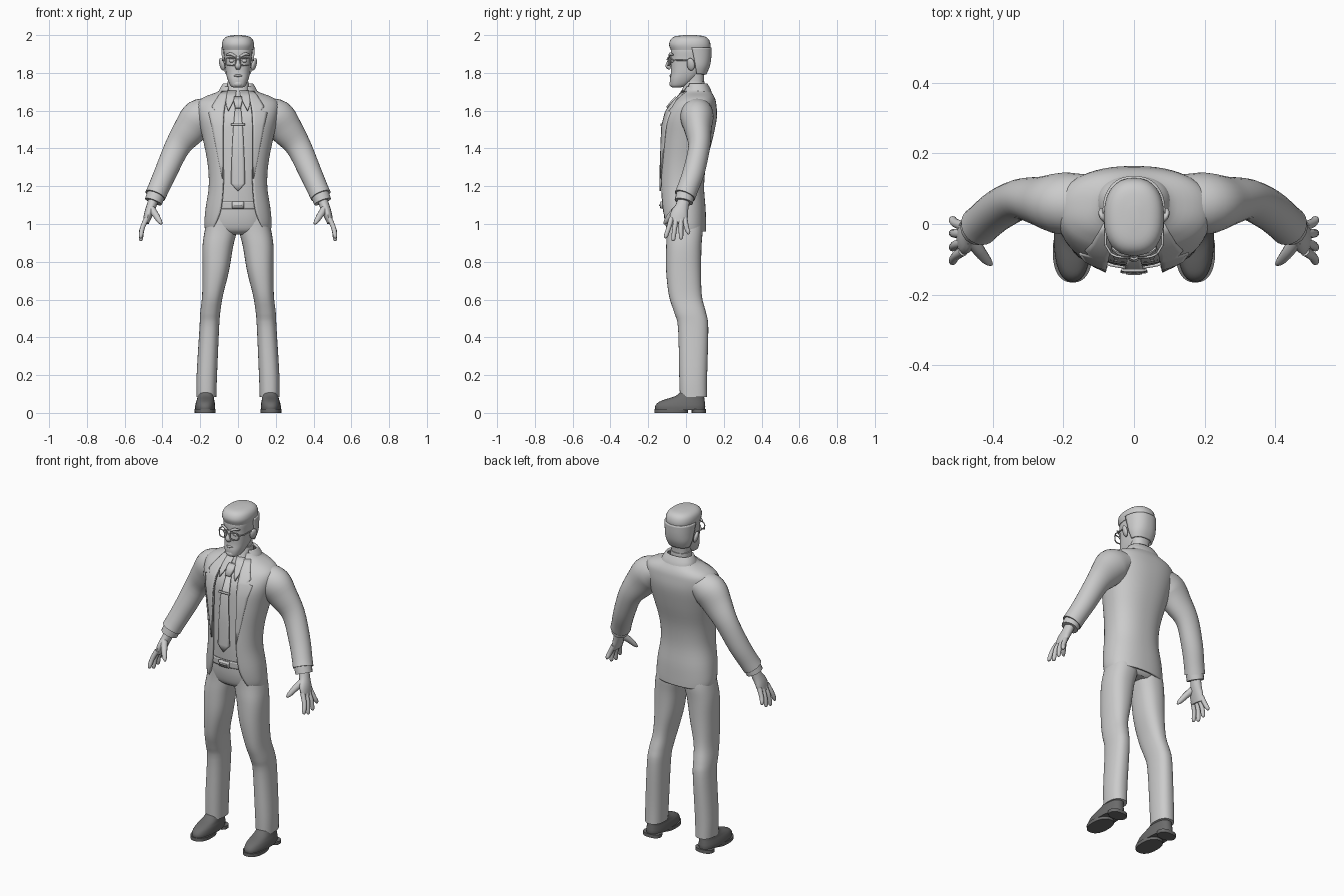
import bpy, bmesh, math
from mathutils import Vector

cube = bpy.data.objects.get("Cube")
if cube:
    bpy.data.objects.remove(cube, do_unlink=True)


def material(name, v):
    m = bpy.data.materials.new(name)
    m.use_nodes = True
    m.diffuse_color = (v, v, v, 1)
    m.node_tree.nodes["Principled BSDF"].inputs["Base Color"].default_value = (v, v, v, 1)
    return m


LIGHT = material("light grey", 0.6)
DARK = material("dark grey", 0.15)


def smooth_rows(rows, steps=4):
    """Catmull-Rom samples through rows of numbers."""
    out = []
    for i in range(len(rows) - 1):
        quad = [rows[max(i - 1, 0)], rows[i], rows[i + 1], rows[min(i + 2, len(rows) - 1)]]
        for k in range(steps):
            t = k / steps
            out.append([b + 0.5 * t * (c - a + t * (2*a - 5*b + 4*c - d + t * (3*(b - c) + d - a)))
                        for a, b, c, d in zip(*quad)])
    return out + [list(rows[-1])]


def skin(name, rings, mat=LIGHT, closed=True, cap=True, mirror=False, thick=0, angle=45):
    """Bridge rings of points into one surface."""
    bm = bmesh.new()
    loops = [[bm.verts.new(p) for p in ring] for ring in rings]
    n = len(loops[0])
    for lo, hi in zip(loops, loops[1:]):
        for j in range(n if closed else n - 1):
            k = (j + 1) % n
            bm.faces.new((lo[j], lo[k], hi[k], hi[j]))
    if closed and cap:
        bm.faces.new(loops[0][::-1])
        bm.faces.new(loops[-1])
    bmesh.ops.recalc_face_normals(bm, faces=bm.faces)
    me = bpy.data.meshes.new(name)
    bm.to_mesh(me)
    bm.free()
    return finish(bpy.data.objects.new(name, me), mat, mirror, thick, angle)


def finish(ob, mat, mirror=False, thick=0, angle=45):
    if ob.name not in bpy.context.collection.objects:
        bpy.context.collection.objects.link(ob)
    ob.data.materials.append(mat)
    bpy.ops.object.select_all(action="DESELECT")
    ob.select_set(True)
    bpy.context.view_layer.objects.active = ob
    if ob.type == "MESH":
        bpy.ops.object.shade_smooth_by_angle(angle=math.radians(angle))
    if thick:
        mod = ob.modifiers.new("thickness", "SOLIDIFY")
        mod.thickness, mod.offset = thick, 0
    if mirror:
        ob.modifiers.new("mirror", "MIRROR")
    return ob


def spow(v, p):
    return math.copysign(abs(v) ** p, v)


def loft(name, rows, p=0.85, n=32, gap=False, **kw):
    """Stack of rounded sections: z, centre x, half width, front y, back y, (front gap)."""
    rings = []
    for z, cx, a, yf, yb, *w in smooth_rows(rows):
        start = math.asin(min(1, w[0] / a) ** (1 / p)) if gap else 0
        ring = []
        for j in range(n):
            t = -math.pi/2 + start + (2*math.pi - 2*start) * j / (n - 1 if gap else n)
            ring.append((cx + a * spow(math.cos(t), p),
                         (yf + yb)/2 + (yb - yf)/2 * spow(math.sin(t), p), z))
        rings.append(ring)
    return skin(name, rings, closed=not gap, **kw)


def tube(name, pts, n=16, **kw):
    """Path of x, y, z, radius along y, radius across."""
    pts = smooth_rows(pts)
    rings = []
    for i, q in enumerate(pts):
        t = Vector(pts[min(i + 1, len(pts) - 1)][:3]) - Vector(pts[max(i - 1, 0)][:3])
        t.normalize()
        u = Vector((0, 1, 0))
        u = (u - t * u.dot(t)).normalized()
        v = t.cross(u)
        rings.append([Vector(q[:3]) + u*q[3]*math.cos(b) + v*q[4]*math.sin(b)
                      for b in (2*math.pi*j/n for j in range(n))])
    return skin(name, rings, **kw)


def ball(name, loc, scale, mirror=False, rot=(0, 0, 0)):
    bpy.ops.mesh.primitive_uv_sphere_add(segments=20, ring_count=12, location=loc, rotation=rot)
    ob = bpy.context.object
    ob.name, ob.scale = name, scale
    bpy.ops.object.transform_apply()
    return finish(ob, LIGHT, mirror)


# Jacket, open down the front
JACKET = [(.96, 0, .166, -.1, .1, .14), (1, 0, .172, -.117, .1, .118), (1.08, 0, .166, -.13, .098, .09),
          (1.2, 0, .149, -.137, .09, .078), (1.32, 0, .155, -.135, .102, .078),
          (1.45, 0, .18, -.13, .135, .078), (1.56, 0, .205, -.118, .157, .076),
          (1.63, 0, .212, -.078, .155, .068), (1.665, 0, .18, -.045, .147, .06),
          (1.695, 0, .105, -.02, .13, .054), (1.725, 0, .078, 0, .112, .05)]
DENSE = smooth_rows(JACKET)


def front_y(x, z, p=0.85):
    """Front of the jacket surface at x, z."""
    z = min(max(z, DENSE[0][0]), DENSE[-1][0])
    for lo, hi in zip(DENSE, DENSE[1:]):
        if z <= hi[0]:
            f = (z - lo[0]) / (hi[0] - lo[0])
            _, _, a, yf, yb, _ = [s + (e - s)*f for s, e in zip(lo, hi)]
            r = max(0, 1 - min(1, abs(x)/a) ** (2/p)) ** (p/2)
            return (yf + yb)/2 - (yb - yf)/2 * r


def plate(name, rows, lift, thick=.008, mirror=False, cols=6):
    """Strip laid on the chest: z, inner x, outer x."""
    rings = []
    for z, x0, x1 in rows:
        xs = [x0 + (x1 - x0)*j/(cols - 1) for j in range(cols)]
        rings.append([(x, front_y(x, z) - lift, z) for x in xs])
    return skin(name, rings, closed=False, thick=thick, mirror=mirror, angle=30)


loft("jacket", JACKET, n=56, gap=True, thick=.012)
plate("lapels", [(1.24, .079, .082), (1.32, .079, .098), (1.42, .079, .118), (1.52, .078, .138),
                 (1.59, .074, .155), (1.6, .073, .122), (1.62, .07, .138), (1.65, .064, .12),
                 (1.68, .06, .1), (1.7, .055, .085)], .009, mirror=True)
loft("jacket_collar", [(1.685, 0, .1, -.01, .132, .07), (1.71, 0, .092, 0, .124, .062),
                       (1.74, 0, .074, .01, .108, .055)], gap=True, thick=.014)

# Shirt, collar, tie and belt
loft("shirt", [(z, 0, a - .018, yf + .016, yb - .02) for z, _, a, yf, yb, _ in JACKET[2:-1]])
loft("shirt_collar_band", [(1.67, 0, .066, -.042, .1), (1.71, 0, .06, -.022, .1), (1.755, 0, .056, -.004, .098)])
plate("shirt_collar_points", [(1.6, .05, .053), (1.63, .034, .062), (1.67, .014, .064), (1.705, .008, .056)],
      .006, mirror=True)
plate("tie", [(1.175, -.002, .002), (1.215, -.038, .038), (1.35, -.033, .033), (1.5, -.026, .026),
              (1.62, -.015, .015)], 0)
plate("tie_knot", [(1.615, -.014, .014), (1.65, -.023, .023), (1.67, -.02, .02)], .01, thick=.016)
plate("tie_clip", [(1.522, -.036, .036), (1.532, -.036, .036)], .008)
loft("belt", [(1.08, 0, .152, -.121, .09), (1.12, 0, .15, -.123, .086)], cap=False, thick=.008)
plate("belt_buckle", [(1.082, -.032, .032), (1.118, -.032, .032)], 0, thick=.012)
plate("buckle_bar", [(1.096, -.022, .022), (1.104, -.022, .022)], .008)

# Trousers
loft("hips", [(.945, 0, .1, -.07, .07), (.97, 0, .15, -.1, .088), (1.03, 0, .158, -.115, .09),
              (1.1, 0, .15, -.119, .085)])
loft("trouser_legs", [(.085, .167, .052, -.032, .112), (.2, .165, .054, -.036, .112),
                      (.45, .152, .052, -.042, .118), (.53, .147, .053, -.062, .106),
                      (.62, .135, .055, -.09, .084), (.75, .118, .07, -.105, .08),
                      (.88, .107, .081, -.105, .082), (.97, .09, .085, -.1, .088),
                      (1.05, .08, .075, -.1, .08)], mirror=True)

# Shoes
loft("shoes", [(.015, .174, .052, -.162, .1), (.035, .174, .053, -.163, .102), (.055, .173, .05, -.148, .1),
               (.07, .172, .046, -.115, .098), (.09, .17, .043, -.055, .096), (.12, .168, .042, -.02, .095)],
     mat=DARK, mirror=True)
for part, yf, yb in (("shoe_soles", -.166, .01), ("shoe_heels", .03, .106)):
    loft(part, [(0, .174, .055, yf, yb), (.02, .174, .056, yf, yb)], mat=DARK, mirror=True)

# Sleeves and hands
tube("sleeves", [(.13, .06, 1.6, .08, .07), (.2, .058, 1.565, .088, .098), (.255, .064, 1.5, .072, .088),
                 (.32, .07, 1.41, .058, .068), (.38, .042, 1.28, .058, .06),
                 (.42, .01, 1.19, .056, .056), (.438, -.006, 1.15, .057, .056)], n=28, mirror=True)
tube("shirt_cuffs", [(.432, -.002, 1.16, .049, .049), (.448, -.012, 1.118, .049, .047)], mirror=True)
tube("palms", [(.447, -.01, 1.13, .032, .026), (.46, -.022, 1.09, .036, .026), (.475, -.036, 1.05, .047, .023),
               (.488, -.042, 1.005, .046, .016)], mirror=True)
for name, y, tip, z in (("index", -.077, -.106, .925), ("middle", -.052, -.067, .91),
                        ("ring", -.028, -.026, .918), ("little", -.006, .012, .945)):
    tube(name + "_fingers", [(.484, y, 1.03, .014, .014), (.506, (y + tip)/2, .98, .0125, .013),
                             (.514, tip, z + .012, .011, .011), (.516, tip, z, .004, .004)],
         n=10, mirror=True)
tube("thumbs", [(.462, -.04, 1.085, .022, .02), (.437, -.078, 1.05, .017, .018),
                (.415, -.105, 1.015, .012, .013), (.404, -.115, 1, .004, .005)], n=10, mirror=True)

# Neck, head and hair
loft("neck", [(1.68, 0, .055, -.01, .1), (1.75, 0, .05, -.002, .094), (1.82, 0, .054, -.01, .1)])
loft("head", [(1.722, 0, .022, -.07, -.035), (1.732, 0, .04, -.082, .005), (1.765, 0, .055, -.085, .05),
              (1.8, 0, .064, -.08, .085), (1.84, 0, .069, -.08, .11), (1.88, 0, .073, -.079, .12),
              (1.93, 0, .075, -.077, .12), (1.965, 0, .05, -.05, .09)], p=.8)
loft("hair_sides", [(1.795, 0, .06, .01, .102, .06), (1.835, 0, .074, -.02, .12, .074),
                    (1.88, 0, .079, -.045, .128, .079), (1.935, 0, .083, -.07, .13, .083)],
     gap=True, thick=.012)
loft("hair_top", [(1.92, 0, .08, -.08, .128), (1.95, 0, .085, -.09, .13), (1.978, 0, .077, -.08, .12),
                  (1.994, 0, .054, -.055, .096), (2, 0, .015, -.005, .05)])

# Face
ball("ears", (.085, .025, 1.845), (.012, .022, .034), True, (0, .25, -.4))
tube("nose", [(0, -.08, 1.885, .008, .008), (0, -.09, 1.855, .012, .011), (0, -.094, 1.835, .014, .016),
              (0, -.082, 1.823, .008, .012)], n=12)
tube("brows", [(.012, -.087, 1.886, .006, .006), (.038, -.084, 1.9, .007, .008),
               (.062, -.068, 1.895, .004, .004)], n=8, mirror=True)
ball("eyes", (.033, -.07, 1.864), (.015, .012, .01), True)
ball("lips", (0, -.081, 1.785), (.024, .007, .006))
ball("chin", (0, -.072, 1.742), (.026, .016, .018))


# Glasses
def wire(name, pts, cyclic=False, mirror=True):
    cu = bpy.data.curves.new(name, "CURVE")
    cu.dimensions, cu.bevel_depth, cu.bevel_resolution = "3D", .0035, 2
    sp = cu.splines.new("POLY")
    sp.points.add(len(pts) - 1)
    for q, pt in zip(sp.points, pts):
        q.co = (*pt, 1)
    sp.use_cyclic_u = cyclic
    finish(bpy.data.objects.new(name, cu), LIGHT, mirror)


angles = [2*math.pi*k/24 for k in range(24)]
wire("glasses_rims", [(.038 + .027*spow(math.cos(b), .6), -.094 + .01*max(0, math.cos(b)),
                       1.86 + .021*spow(math.sin(b), .6)) for b in angles], True)
wire("glasses_bridge", [(-.012, -.095, 1.868), (0, -.1, 1.872), (.012, -.095, 1.868)], mirror=False)
wire("glasses_temples", [(.065, -.085, 1.868), (.08, -.06, 1.868), (.083, .03, 1.866)])
